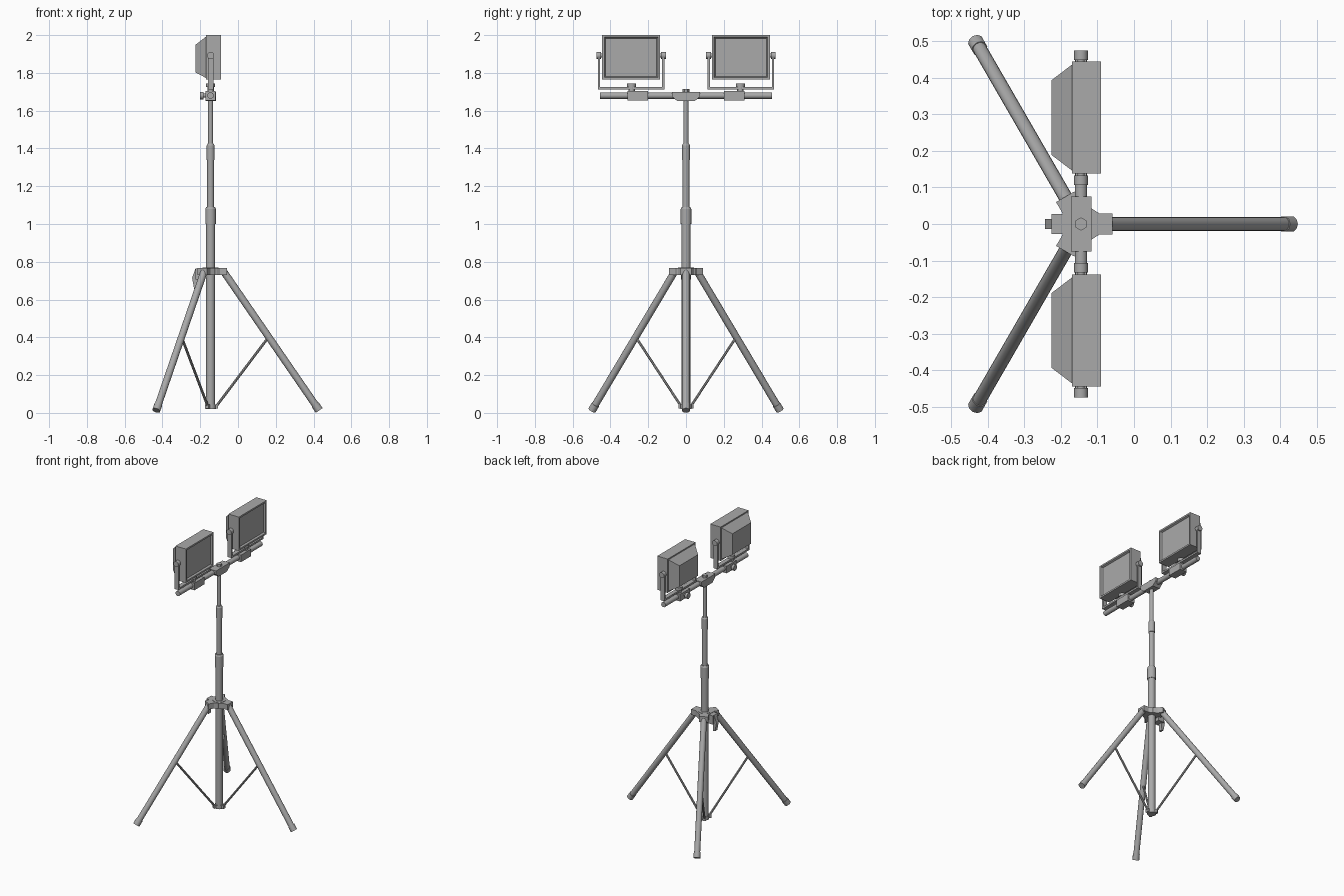
import bpy, bmesh, math
from mathutils import Vector, Matrix

cube = bpy.data.objects.get("Cube")
if cube:
    bpy.data.objects.remove(cube, do_unlink=True)

grey = bpy.data.materials.new("grey_metal")
grey.use_nodes = True
grey.diffuse_color = (0.4, 0.4, 0.4, 1)
grey.node_tree.nodes["Principled BSDF"].inputs["Base Color"].default_value = (0.4, 0.4, 0.4, 1)

AXIS = -0.145          # x of the mast
LAMP_Y, LAMP_Z = 0.291, 1.8825


def finish(name, bm, smooth=False):
    bmesh.ops.recalc_face_normals(bm, faces=bm.faces)
    mesh = bpy.data.meshes.new(name)
    bm.to_mesh(mesh)
    bm.free()
    mesh.materials.append(grey)
    ob = bpy.data.objects.new(name, mesh)
    bpy.context.collection.objects.link(ob)
    if smooth:
        bpy.ops.object.select_all(action='DESELECT')
        ob.select_set(True)
        bpy.context.view_layer.objects.active = ob
        bpy.ops.object.shade_smooth_by_angle(angle=math.radians(40))
    return ob


def rod(name, a, b, r, sides=16, r2=None):
    """Cylinder or cone between two points."""
    a, b = Vector(a), Vector(b)
    d = b - a
    turn = d.to_track_quat('Z', 'Y').to_matrix().to_4x4()
    bm = bmesh.new()
    bmesh.ops.create_cone(bm, cap_ends=True, segments=sides, radius1=r,
                          radius2=r if r2 is None else r2, depth=d.length,
                          matrix=Matrix.Translation((a + b) / 2) @ turn)
    return finish(name, bm, sides > 8)


def box(name, lo, hi):
    lo, hi = Vector(lo), Vector(hi)
    bm = bmesh.new()
    bmesh.ops.create_cube(bm, size=1, matrix=Matrix.Translation((lo + hi) / 2)
                          @ Matrix.Diagonal((*(hi - lo), 1)))
    return finish(name, bm)


def prism(name, outline, offset):
    """Extrude a closed outline of 3D points along an offset."""
    bm = bmesh.new()
    face = bm.faces.new([bm.verts.new(p) for p in outline])
    new = bmesh.ops.extrude_face_region(bm, geom=[face])["geom"]
    bmesh.ops.translate(bm, vec=offset, verts=[g for g in new if isinstance(g, bmesh.types.BMVert)])
    return finish(name, bm)


# Telescopic mast with collars
for name, z0, z1, r in [("lower_mast", 0.02, 1.04, 0.024), ("lower_collar", 1.0, 1.08, 0.028),
                        ("middle_mast", 1.04, 1.38, 0.018), ("upper_collar", 1.34, 1.415, 0.021),
                        ("upper_mast", 1.38, 1.67, 0.013), ("base_ring", 0.02, 0.045, 0.028)]:
    rod(name, (AXIS, 0, z0), (AXIS, 0, z1), r)
rod("lower_collar_lip", (AXIS, 0, 1.08), (AXIS, 0, 1.09), 0.028, r2=0.023)
rod("upper_collar_lip", (AXIS, 0, 1.415), (AXIS, 0, 1.425), 0.021, r2=0.016)

# Three legs with hub arms, feet and braces
rod("hub_ring", (AXIS, 0, 0.73), (AXIS, 0, 0.77), 0.042)
for i in range(3):
    ang = math.radians(120 * i)
    out, side = Vector((math.cos(ang), math.sin(ang), 0)), Vector((-math.sin(ang), math.cos(ang), 0))

    def at(r, z, s=0):
        return Vector((AXIS, 0, z)) + out * r + side * s

    prism(f"hub_arm_{i}", [at(0, 0.73, 0.042), at(0.03, 0.73, 0.042), at(0.05, 0.73, 0.029),
                           at(0.086, 0.73, 0.029), at(0.086, 0.73, -0.029), at(0.05, 0.73, -0.029),
                           at(0.03, 0.73, -0.042), at(0, 0.73, -0.042)], (0, 0, 0.038))
    top, end = at(0.07, 0.747), at(0.575, 0.013)
    rod(f"leg_{i}", top, end.lerp(top, 0.01), 0.019)
    rod(f"foot_{i}", end.lerp(top, 0.042), end, 0.022, sides=10)
    rod(f"brace_{i}", at(0.03, 0.035), at(0.302, 0.395), 0.007, sides=8)
    prism(f"brace_tab_{i}", [at(0.02, 0.022, 0.01), at(0.04, 0.022, 0.01),
                             at(0.04, 0.045, 0.01), at(0.02, 0.045, 0.01)], side * -0.02)

# Locking clip on the hub
box("clip_body", (-0.225, -0.027, 0.705), (-0.18, 0.027, 0.765))
prism("clip_lever", [(-0.225, -0.013, 0.765), (-0.243, -0.013, 0.715), (-0.232, -0.013, 0.655),
                     (-0.218, -0.013, 0.655), (-0.212, -0.013, 0.74)], (0, 0.026, 0))

# Crossbar with its centre bracket
rod("crossbar", (AXIS, -0.455, 1.68), (AXIS, 0.455, 1.68), 0.017)
prism("centre_bracket", [(-0.172, y, z) for y, z in
                         [(-0.075, 1.70), (-0.075, 1.675), (-0.045, 1.65),
                          (0.045, 1.65), (0.075, 1.675), (0.075, 1.70)]], (0.056, 0, 0))
rod("bracket_bolt", (AXIS, 0, 1.69), (AXIS, 0, 1.715), 0.018, sides=6)


def floodlight(side, s):
    # Housing: tapered back, deep body and a recessed front pane
    bm = bmesh.new()
    bmesh.ops.create_cube(bm, size=1, matrix=Matrix.Translation((-0.13, s * LAMP_Y, LAMP_Z))
                          @ Matrix.Diagonal((0.08, 0.306, 0.235, 1)))
    bm.faces.ensure_lookup_table()
    front = max(bm.faces, key=lambda f: f.calc_center_median().x)
    back = min(bm.faces, key=lambda f: f.calc_center_median().x)
    bmesh.ops.inset_individual(bm, faces=[front], thickness=0.016)
    bmesh.ops.inset_individual(bm, faces=[front], thickness=0.008, depth=-0.012)
    bmesh.ops.inset_individual(bm, faces=[back], thickness=0.012)
    new = bmesh.ops.extrude_face_region(bm, geom=[back])["geom"]
    for v in [g for g in new if isinstance(g, bmesh.types.BMVert)]:
        v.co.x = -0.225
        v.co.y = s * LAMP_Y + (v.co.y - s * LAMP_Y) * 0.71
        v.co.z = LAMP_Z - 0.007 + (v.co.z - LAMP_Z) * 0.67
    bmesh.ops.delete(bm, geom=[f for f in bm.faces if f == back], context='FACES_ONLY')
    finish(side + "_lamp_housing", bm)

    # U-shaped yoke with rounded arms and pivot knobs
    box(side + "_yoke_base", (AXIS - 0.015, s * LAMP_Y - 0.176, 1.713),
        (AXIS + 0.015, s * LAMP_Y + 0.176, 1.725))
    for e, tag in ((-1, "inner"), (1, "outer")):
        y = s * (LAMP_Y + e * 0.176)
        arch = [(AXIS + 0.015 * math.cos(a), y, 1.892 + 0.015 * math.sin(a))
                for a in [math.pi * k / 8 for k in range(9)]]
        prism(f"{side}_{tag}_yoke_arm", [(AXIS + 0.015, y, 1.713)] + arch + [(AXIS - 0.015, y, 1.713)],
              (0, -s * e * 0.011, 0))
        rod(f"{side}_{tag}_pivot_knob", (AXIS, s * (LAMP_Y + e * 0.158), 1.892),
            (AXIS, s * (LAMP_Y + e * 0.184), 1.892), 0.019, sides=12)
        rod(f"{side}_{tag}_pivot_pin", (AXIS, s * (LAMP_Y + e * 0.15), 1.892),
            (AXIS, s * (LAMP_Y + e * 0.165), 1.892), 0.01, sides=12)

    # Sliding clamp, its tightening knob and the yoke bolt
    box(side + "_clamp", (-0.172, s * 0.256 - 0.055, 1.655), (-0.118, s * 0.256 + 0.055, 1.704))
    rod(side + "_clamp_screw", (-0.17, s * 0.256, 1.68), (-0.185, s * 0.256, 1.68), 0.01, sides=12)
    rod(side + "_clamp_knob", (-0.182, s * 0.256, 1.68), (-0.2, s * 0.256, 1.68), 0.02, sides=12)
    rod(side + "_yoke_post", (AXIS, s * 0.288, 1.70), (AXIS, s * 0.288, 1.73), 0.017, sides=12)
    rod(side + "_yoke_bolt", (AXIS, s * 0.288, 1.725), (AXIS, s * 0.288, 1.745), 0.024, sides=12)


floodlight("left", 1)
floodlight("right", -1)
